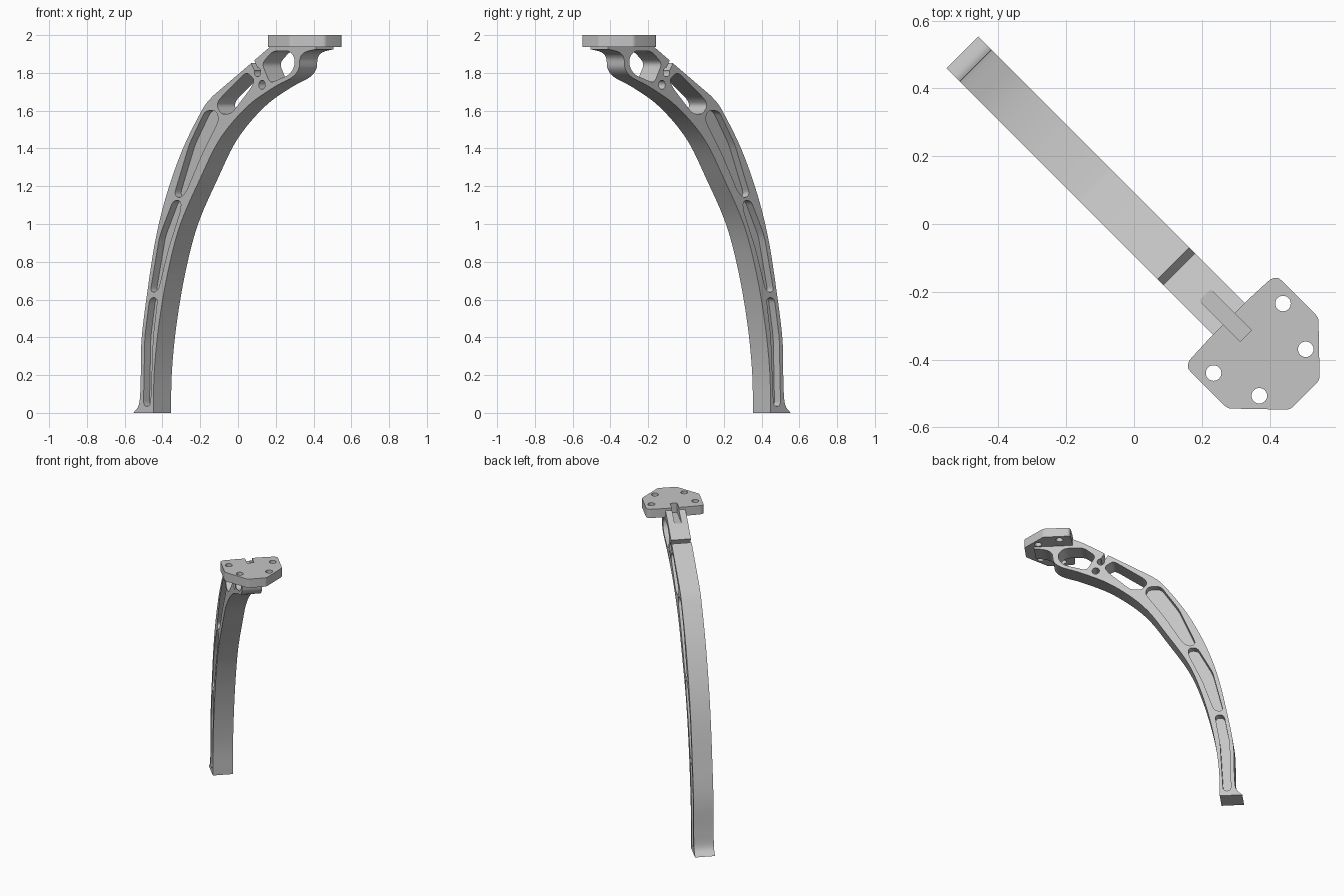
import bpy, bmesh, math
from mathutils import Vector

cube = bpy.data.objects.get("Cube")
if cube:
    bpy.data.objects.remove(cube, do_unlink=True)

grey = bpy.data.materials.new("light grey metal")
grey.use_nodes = True
GREY = (0.56, 0.56, 0.56, 1)
grey.diffuse_color = GREY
grey.node_tree.nodes["Principled BSDF"].inputs["Base Color"].default_value = GREY

HALF = 0.066  # half width of the arm


def spline(pts, steps=6):
    """Smooth curve through the points."""
    p = [Vector(q) for q in pts]
    p = [2 * p[0] - p[1]] + p + [2 * p[-1] - p[-2]]
    out = []
    for a, b, c, d in zip(p, p[1:], p[2:], p[3:]):
        for i in range(steps):
            t = i / steps
            out.append(0.5 * (2 * b + (c - a) * t + (2 * a - 5 * b + 4 * c - d) * t ** 2
                              + (3 * b - a - 3 * c + d) * t ** 3))
    return out + [p[-2]]


def rounded(pts, r, steps=5):
    """Closed polygon with its corners rounded."""
    p = [Vector(q) for q in pts]
    out = []
    for i, c in enumerate(p):
        a, b = p[i - 1] - c, p[(i + 1) % len(p)] - c
        s = c + a.normalized() * min(r, a.length * 0.48)
        e = c + b.normalized() * min(r, b.length * 0.48)
        for k in range(steps + 1):
            t = k / steps
            out.append(s * (1 - t) ** 2 + c * 2 * t * (1 - t) + e * t ** 2)
    return out


def circle(x, y, r, n=24):
    return [(x + r * math.cos(math.tau * i / n), y + r * math.sin(math.tau * i / n))
            for i in range(n)]


def prism(name, outline, lo, hi, flat=False):
    """Extrude a side profile across the width, or a flat plan upwards."""
    bm = bmesh.new()
    vs = [bm.verts.new((a, b, lo) if flat else (a, lo, b)) for a, b in outline]
    face = bm.faces.new(vs)
    top = bmesh.ops.extrude_face_region(bm, geom=[face])["geom"]
    move = (0, 0, hi - lo) if flat else (0, hi - lo, 0)
    bmesh.ops.translate(bm, vec=move, verts=[g for g in top if isinstance(g, bmesh.types.BMVert)])
    bmesh.ops.recalc_face_normals(bm, faces=bm.faces)
    me = bpy.data.meshes.new(name)
    bm.to_mesh(me)
    bm.free()
    me.materials.append(grey)
    ob = bpy.data.objects.new(name, me)
    bpy.context.collection.objects.link(ob)
    return ob


def cut(target, cutter):
    cutter.hide_render = True
    mod = target.modifiers.new("cut", "BOOLEAN")
    mod.operation, mod.solver, mod.object = "DIFFERENCE", "EXACT", cutter
    bpy.context.view_layer.objects.active = target
    bpy.ops.object.modifier_apply(modifier=mod.name)
    bpy.data.objects.remove(cutter, do_unlink=True)


# Curved arm profile: outer edge, head, then inner edge back to the foot
outer = spline([(-.716, 0), (-.674, .05), (-.663, .17), (-.656, .39), (-.611, .65),
                (-.551, .92), (-.469, 1.155), (-.349, 1.395), (-.2, 1.607), (-.125, 1.676)])
head = [Vector(q) for q in [(.167, 1.853), (.317, 1.945), (.4, 1.985), (.41, 1.95), (.65, 1.95)]]
inner = spline([(.65, 1.925), (.57, 1.91), (.532, 1.88), (.52, 1.82), (.467, 1.775),
                (.33, 1.722), (.132, 1.62), (-.07, 1.45), (-.22, 1.236), (-.365, 1.0),
                (-.455, .76), (-.522, .49), (-.56, .23), (-.568, 0)])
arm = prism("curved_arm", outer + head + inner, -HALF, HALF)

# Blind pockets on both sides of the arm
pockets = [
    [(-.18, 1.6), (-.095, 1.6), (-.078, 1.55), (-.21, 1.36), (-.325, 1.167), (-.37, 1.135),
     (-.412, 1.155), (-.3, 1.42)],
    [(-.42, 1.125), (-.36, 1.125), (-.365, 1.07), (-.455, .87), (-.529, .655), (-.559, .637),
     (-.59, .645), (-.521, .935)],
    [(-.595, .61), (-.536, .61), (-.57, .4), (-.59, .035), (-.642, .035), (-.632, .4)],
]
for shape in pockets:
    for side in (-1, 1):
        lo, hi = sorted((side * (HALF - .045), side * (HALF + .05)))
        cut(arm, prism("pocket_cutter", rounded(shape, .03), lo, hi))

# Through openings near the head
openings = [
    rounded([(-.075, 1.66), (.13, 1.805), (.19, 1.765), (.165, 1.722), (.017, 1.585),
             (-.057, 1.58), (-.095, 1.625)], .025),
    rounded([(.245, 1.85), (.325, 1.915), (.45, 1.918), (.492, 1.88), (.488, 1.83),
             (.45, 1.79), (.305, 1.745)], .03),
    circle(.212, 1.804, .024),
    circle(.245, 1.737, .024),
    [(.145, 1.88), (.172, 1.895), (.222, 1.808), (.2, 1.796)],
]
for shape in openings:
    cut(arm, prism("opening_cutter", shape, -.2, .2))

# Mounting plate, mirrored about the arm's middle plane
half = [(.396, .085), (.4, .172), (.412, .19), (.58, .19), (.713, .062)]
plan = half + [(a, -b) for a, b in reversed(half)]
plate = prism("mounting_plate", rounded(plan, .012, 4), 1.937, 2.0, flat=True)
for side in (-1, 1):
    for a, b in [(.477, .145), (.62, .097)]:
        cut(plate, prism("bolt_cutter", circle(a, b * side, .023), 1.9, 2.1, flat=True))

# Key slot running from the arm into the plate
slot = [(.295, -.023), (.467, -.023), (.467, .023), (.295, .023)]
for ob in (arm, plate):
    cut(ob, prism("slot_cutter", slot, 1.932, 2.1, flat=True))

# Turn onto the diagonal and smooth the curved faces
for ob in (arm, plate):
    ob.rotation_euler.z = -math.pi / 4
    bpy.ops.object.select_all(action="DESELECT")
    ob.select_set(True)
    bpy.context.view_layer.objects.active = ob
    bpy.ops.object.shade_smooth_by_angle(angle=math.radians(30))
